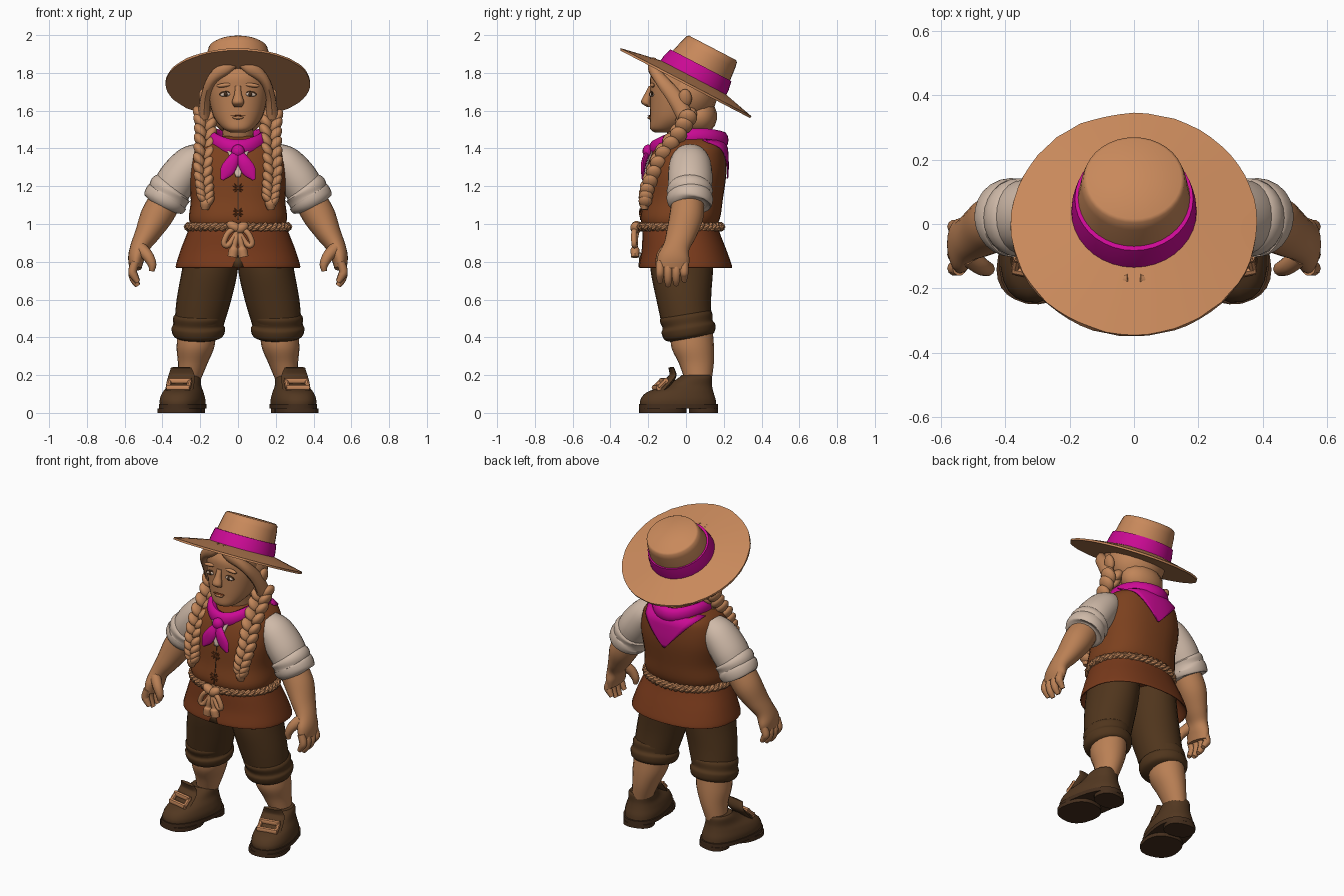
import bpy, bmesh, math, random
from mathutils import Matrix, Vector

random.seed(4)
cube = bpy.data.objects.get("Cube")
if cube:
    bpy.data.objects.remove(cube)
made = []
Y, Z = Vector((0, 1, 0)), Vector((0, 0, 1))


def material(name, *rgb):
    m = bpy.data.materials.new(name)
    m.use_nodes = True
    m.diffuse_color = (*rgb, 1)
    m.node_tree.nodes["Principled BSDF"].inputs["Base Color"].default_value = (*rgb, 1)
    return m


straw = material("straw", .58, .25, .105)
skin = material("skin", .49, .215, .09)
hair = material("blond hair", .53, .235, .1)
magenta = material("magenta cloth", .6, .003, .3)
vest = material("brown vest", .2, .052, .013)
skirt = material("russet leather", .19, .042, .011)
trouser = material("dark trousers", .08, .036, .012)
linen = material("linen", .62, .485, .39)
leather = material("boot leather", .085, .039, .015)
dark = material("dark sole", .058, .027, .012)


def finish(name, bm, mat, thick=0):
    bmesh.ops.recalc_face_normals(bm, faces=bm.faces)
    me = bpy.data.meshes.new(name)
    bm.to_mesh(me)
    bm.free()
    me.materials.append(mat)
    ob = bpy.data.objects.new(name, me)
    bpy.context.collection.objects.link(ob)
    if thick:
        ob.modifiers.new("thickness", 'SOLIDIFY').thickness = thick
    made.append(ob)
    return ob


def smooth(pts, k=5):
    """Catmull-Rom spline through tuples of any length."""
    out = []
    for i in range(len(pts) - 1):
        a, b, c, d = (pts[min(max(i + j, 0), len(pts) - 1)] for j in (-1, 0, 1, 2))
        for s in range(k):
            t = s / k
            out.append(tuple(q + t / 2 * (r - p + t * (2 * p - 5 * q + 4 * r - e + t * (3 * (q - r) + e - p)))
                             for p, q, r, e in zip(a, b, c, d)))
    return out + [tuple(pts[-1])]


def tube(name, pts, mat, n=20, flat=False, closed=False, ref=Y, p=2, M=Matrix(), k=5, jitter=0):
    """Skin elliptical rings (x, y, z, ra, rb) along a path, or stack them level."""
    pts = smooth(pts, k) if k > 1 else pts
    bm, rings = bmesh.new(), []
    for i, (x, y, z, ra, rb) in enumerate(pts):
        nxt = pts[(i + 1) % len(pts)] if closed else pts[min(i + 1, len(pts) - 1)]
        prv = pts[i - 1] if closed else pts[max(i - 1, 0)]
        t = Z if flat else (Vector(nxt[:3]) - Vector(prv[:3])).normalized()
        u = ref.cross(t).normalized()
        v = t.cross(u)
        ring = []
        for j in range(n):
            c, s = math.cos(j * math.tau / n), math.sin(j * math.tau / n)
            c, s = (math.copysign(abs(q) ** (2 / p), q) for q in (c, s))
            f = 1 + random.uniform(-jitter, jitter)
            ring.append(bm.verts.new(M @ (Vector((x, y, z)) + u * c * ra * f + v * s * rb * f)))
        rings.append(ring)
    for a, b in zip(rings, rings[1:] + rings[:1] if closed else rings[1:]):
        for j in range(n):
            bm.faces.new((a[j - 1], a[j], b[j], b[j - 1]))
    if not closed:
        bm.faces.new(rings[0])
        bm.faces.new(rings[-1])
    return finish(name, bm, mat)


def blobs(name, items, mat):
    """Ellipsoids (centre, radii, tilt about y) in one object."""
    bm = bmesh.new()
    for loc, size, tilt in items:
        m = Matrix.Translation(loc) @ Matrix.Rotation(tilt, 4, 'Y') @ Matrix.Diagonal((*size, 1))
        bmesh.ops.create_uvsphere(bm, u_segments=14, v_segments=9, radius=1, matrix=m)
    return finish(name, bm, mat)


def surface(rings, x, z, side, p):
    """Depth of a level stack at x, z on its front (-1) or back (1)."""
    _, cy, _, rx, ry = min(smooth(rings, 12), key=lambda r: abs(r[2] - z))
    return cy + side * ry * (1 - min(abs(x) / rx, .97) ** p) ** (1 / p)


def patch(name, rings, mat, side, top, low, w_top, w_low, p, gap=.008):
    """Thin cloth lying on a level stack, tapering from top to low."""
    bm, rows = bmesh.new(), []
    for i in range(11):
        t = i / 10
        z, w = top + (low - top) * t, w_top + (w_low - w_top) * t
        xs = [w * (j / 5 - 1) for j in range(11)]
        rows.append([bm.verts.new((x, surface(rings, x, z, side, p) + side * gap, z)) for x in xs])
    for a, b in zip(rows, rows[1:]):
        for j in range(10):
            bm.faces.new((a[j], a[j + 1], b[j + 1], b[j]))
    return finish(name, bm, mat, .008)


# Torso and skirt
body = [(0, -.035, .97, .24, .185), (0, -.03, 1.03, .26, .21), (0, -.015, 1.13, .25, .21),
        (0, 0, 1.26, .262, .213), (0, .013, 1.36, .25, .2), (0, .025, 1.42, .215, .178), (0, .035, 1.465, .14, .12)]
tube("vest", body, vest, 32, True, p=2.4)
tube("tunic_skirt", [(0, -.03, 1.01, .245, .195), (0, -.025, .95, .27, .205), (0, -.01, .86, .305, .225),
                     (0, -.003, .775, .33, .247), (0, -.003, .785, .31, .23), (0, -.01, .88, .26, .19)],
     skirt, 32, True, p=2.3)
patch("shirt_front", body, linen, -1, 1.4, 1.25, .06, .012, 2.4)
patch("vest_seam", body, dark, -1, 1.25, 1.02, .002, .002, 2.4, .004)
for z in (1.06, 1.19):
    blobs("vest_lace", [((0, surface(body, 0, z, -1, 2.4) - .005, z), (.032, .006, .004), s * a)
                        for s in (-1, 1) for a in (.4, .9)], vest)
bm = bmesh.new()
bm.faces.new([bm.verts.new(v) for v in ((-.03, -.252, .772), (.03, -.252, .772), (0, -.245, .85))])
finish("skirt_slit", bm, trouser, .006)

# Twisted rope belt with knot, loops and hanging ends
for k in (0, 1):
    strand = []
    for i in range(120):
        a, w = i * math.tau / 120, i * math.tau / 5 + k * math.pi
        r = .012 * math.cos(w)
        strand.append(((.262 + r) * math.sin(a), -.03 - (.213 + r) * math.cos(a), .985 + .012 * math.sin(w), .014, .014))
    tube("rope_belt", strand, hair, 8, closed=True, ref=Z, k=1)
blobs("rope_knot", [((-.02, -.262, .985), (.045, .03, .026), .5), ((.02, -.265, .98), (.04, .03, .028), -.6)], hair)
for s in (-1, 1):
    tube("rope_loop", [(0, -.265, .985, .014, .014), (s * .05, -.275, .955, .015, .015),
                       (s * .075, -.275, .9, .015, .015), (s * .05, -.27, .89, .015, .015),
                       (0, -.265, .965, .014, .014)], hair, 10)
    tube("rope_end", [(0, -.255, .98, .015, .014), (s * .012, -.27, .92, .016, .016), (s * .02, -.27, .88, .016, .016),
                      (s * .022, -.27, .865, .026, .024), (s * .03, -.27, .825, .026, .022)], hair, 10)

# Neckerchief, highest at the sides of the neck
loop = []
for i in range(40):
    c, s = math.cos(i * math.tau / 40), math.sin(i * math.tau / 40)
    loop.append((.145 * s, .015 - .18 * c, 1.422 - .022 * c + .035 * s * s, .03, .046))
tube("neckerchief_band", loop, magenta, 12, closed=True, ref=Z, k=1)
patch("neckerchief_back", body, magenta, 1, 1.45, 1.24, .2, .005, 2.4, .012)
blobs("neckerchief_knot", [((0, -.2, 1.385), (.036, .03, .036), 0)], magenta)
for s in (-1, 1):
    tube("neckerchief_tail", [(0, -.2, 1.385, .018, .014), (s * .03, -.222, 1.33, .034, .014),
                              (s * .06, -.228, 1.28, .036, .01), (s * .085, -.23, 1.235, .008, .004)], magenta, 10)

# Head and face
tube("neck", [(0, .01, 1.42, .09, .09), (0, -.02, 1.5, .08, .085), (0, -.03, 1.58, .08, .08)], skin, flat=True)
skull = [(0, -.12, 1.485, .04, .045), (0, -.105, 1.505, .08, .085), (0, -.06, 1.56, .125, .13),
         (0, -.035, 1.64, .15, .155), (0, -.03, 1.72, .157, .16), (0, -.03, 1.79, .145, .155), (0, -.02, 1.86, .1, .11)]
tube("head", skull, skin, 28, True, p=2.2)
tube("nose", [(0, -.185, 1.73, .016, .012), (0, -.2, 1.69, .019, .018), (0, -.212, 1.645, .032, .026),
              (0, -.195, 1.62, .02, .012)], skin, 12, True)


def face_blob(name, x, z, size, tilt, mat):
    blobs(name, [((x, surface(skull, x, z, -1, 2.2) - .002, z), size, tilt)], mat)


face_blob("mouth_line", 0, 1.573, (.04, .012, .003), 0, skirt)
face_blob("lower_lip", 0, 1.563, (.03, .012, .009), 0, skin)
for s in (-1, 1):
    face_blob("eye_rim", s * .067, 1.689, (.034, .008, .014), s * .1, dark)
    face_blob("eye_white", s * .067, 1.686, (.029, .012, .012), s * .1, linen)
    face_blob("iris", s * .065, 1.686, (.012, .016, .012), 0, dark)
    face_blob("eyebrow", s * .072, 1.735, (.045, .013, .011), s * .12, hair)

# Hair mass with side locks and plaits
blobs("hair_mass", [((0, .02, 1.7), (.178, .15, .165), 0), ((0, .07, 1.57), (.14, .095, .1), 0)], hair)
for s, label in ((1, "left"), (-1, "right")):
    blobs(label + "_ear", [((s * .182, -.005, 1.665), (.024, .036, .05), s * .2)], skin)
    tube(label + "_front_lock", [(s * .01, -.17, 1.86, .025, .02), (s * .07, -.18, 1.825, .036, .022),
                                 (s * .14, -.13, 1.76, .028, .035), (s * .172, -.06, 1.67, .026, .042),
                                 (s * .18, -.005, 1.57, .035, .045)], hair, 12)
    path = smooth([(s * .175, .01, 1.58), (s * .172, -.04, 1.49), (s * .178, -.12, 1.39), (s * .185, -.17, 1.29),
                   (s * .178, -.205, 1.2), (s * .172, -.215, 1.14)], 2)
    links = []
    for i, (x, y, z) in enumerate(path):
        f = 1.12 - .03 * i
        links += [((x + e * .024 * f, y, z - .009 * (e + 1)), (.027 * f, .044 * f, .046 * f), e * .6) for e in (-1, 1)]
    blobs(label + "_plait", links, hair)
    tube(label + "_plait_tuft", [(s * .17, -.215, 1.13, .02, .02), (s * .172, -.22, 1.11, .03, .03),
                                 (s * .175, -.22, 1.075, .018, .016)], hair, 10)

# Tilted hat
tilt = Matrix.Translation((0, -.005, 1.74)) @ Matrix.Rotation(-.48, 4, 'X')
brim = [(0, 0, 0, .383, .388), (0, 0, .012, .383, .388), (0, .01, .035, .28, .28), (0, .025, .055, .18, .18),
        (0, .025, .04, .17, .17), (0, .01, .022, .28, .28), (0, 0, 0, .375, .38)]
tube("hat_brim", brim, straw, 56, True, M=tilt, k=1, jitter=.006)
tube("hat_crown", [(0, .025, .03, .184, .184), (0, .03, .11, .176, .174), (0, .038, .2, .164, .158),
                   (0, .04, .23, .157, .15), (0, .04, .238, .147, .14)], straw, 36, True, M=tilt, k=1)
tube("hat_band", [(0, .022, .035, .196, .198), (0, .025, .08, .193, .194), (0, .028, .128, .184, .182)],
     magenta, 36, True, M=tilt, k=1)

for s, label in ((1, "left"), (-1, "right")):
    # Sleeve, rolled cuff and bare forearm
    tube(label + "_sleeve", [(s * .19, .02, 1.365, .07, .085), (s * .25, .022, 1.32, .096, .11),
                             (s * .32, .022, 1.235, .106, .118), (s * .365, .02, 1.16, .1, .11)], linen, 24)
    tube(label + "_rolled_cuff", [(s * .34, .02, 1.2, .1, .105), (s * .355, .02, 1.18, .118, .122),
                                  (s * .37, .02, 1.15, .112, .117), (s * .38, .02, 1.135, .12, .123),
                                  (s * .395, .015, 1.105, .112, .115), (s * .4, .015, 1.095, .08, .08)], linen, 24)
    tube(label + "_forearm", [(s * .38, .01, 1.13, .085, .085), (s * .432, .002, 1.04, .085, .09),
                              (s * .48, -.025, .95, .066, .08), (s * .52, -.05, .88, .05, .07),
                              (s * .538, -.065, .82, .044, .085), (s * .543, -.073, .765, .032, .082)], skin)
    # Fingers and thumb
    for i in range(4):
        y, drop = -.138 + .043 * i, (.02, 0, .005, .025)[i]
        tube(label + "_finger", [(s * .543, y, .8, .022, .023), (s * .558, y, .75, .023, .023),
                                 (s * .55, y, .705 + drop, .021, .021), (s * .53, y, .672 + drop, .013, .013)], skin, 10)
    tube(label + "_thumb", [(s * .515, -.1, .87, .035, .032), (s * .477, -.13, .83, .03, .028),
                            (s * .455, -.14, .785, .023, .022), (s * .457, -.14, .75, .013, .013)], skin, 10)
    # Trouser leg, rolled hem dipping to the front, and calf
    tube(label + "_trouser_leg", [(s * .135, -.02, .88, .14, .17), (s * .15, -.022, .75, .148, .165),
                                  (s * .18, -.012, .6, .145, .145), (s * .207, .005, .46, .13, .132)], trouser, 24, True)
    dip = Matrix.Translation((s * .21, .012, .45)) @ Matrix.Rotation(.16, 4, 'X')
    tube(label + "_trouser_roll", [(s * -.01, -.005, .085, .118, .122), (s * -.005, -.003, .06, .137, .14),
                                   (0, 0, .02, .133, .134), (0, 0, -.005, .142, .144),
                                   (0, 0, -.045, .13, .132), (0, 0, -.062, .09, .09)], trouser, 24, True, M=dip)
    tube(label + "_calf", [(s * .215, .03, .45, .1, .11), (s * .225, .035, .35, .1, .113),
                           (s * .24, .055, .26, .078, .092), (s * .26, .065, .17, .06, .07)], skin, 20, True)
    # Boot with tongue, square buckle and sole
    foot = Matrix.Translation((s * .293, -.04, 0)) @ Matrix.Rotation(s * .2, 4, 'Z')
    tube(label + "_boot", [(0, 0, .03, .112, .205), (0, -.002, .07, .114, .202), (0, .01, .11, .102, .178),
                           (0, .055, .145, .084, .125), (0, .09, .185, .076, .088), (0, .095, .2, .065, .075)],
         leather, 24, True, p=2.3, M=foot)
    tube(label + "_boot_tongue", [(0, -.1, .115, .075, .02), (0, -.055, .165, .075, .018), (0, -.03, .2, .07, .014),
                                  (0, -.04, .24, .055, .01)], leather, 14, M=foot)
    low, high = (-.118, .134), (-.08, .17)
    for y, z in (low, high):
        tube(label + "_buckle_bar", [(-.062, y, z, .014, .016), (.062, y, z, .014, .016)], straw, 8, ref=Z, M=foot)
    for x in (-.055, .055):
        tube(label + "_buckle_side", [(x, *low, .013, .013), (x, *high, .013, .013)], straw, 8, ref=Z, M=foot)
    for part, y, z, rx, ry in (("welt", 0, .022, .118, .212), ("sole", -.085, 0, .115, .125), ("heel", .135, 0, .092, .075)):
        tube(label + "_boot_" + part, [(0, y, z, rx, ry), (0, y, z + .024, rx, ry)], dark, 24, True, p=2.4, M=foot, k=1)

# Smooth shading with sharp edges kept
bpy.ops.object.select_all(action='DESELECT')
for ob in made:
    ob.select_set(True)
bpy.context.view_layer.objects.active = made[0]
bpy.ops.object.shade_smooth_by_angle(angle=math.radians(40))
